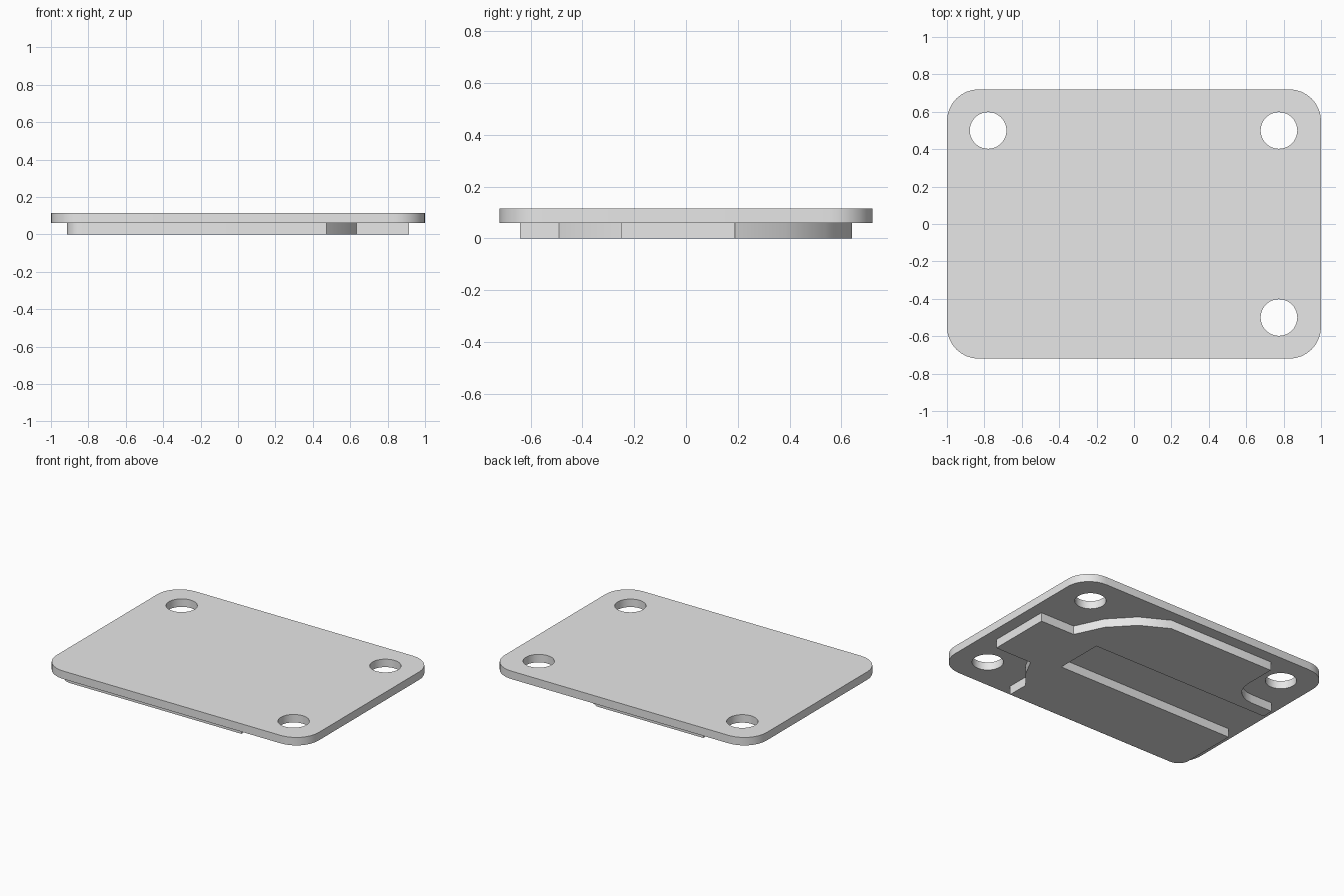
import bpy
import bmesh
from math import sin, cos, radians

default_cube = bpy.data.objects.get("Cube")
if default_cube:
    bpy.data.objects.remove(default_cube, do_unlink=True)

# One plain grey for the whole part
grey = bpy.data.materials.new("light_grey")
grey.use_nodes = True
grey.diffuse_color = (0.8, 0.8, 0.8, 1)
grey.node_tree.nodes["Principled BSDF"].inputs["Base Color"].default_value = (0.8, 0.8, 0.8, 1)


def arc(cx, cy, r, start, end, segments):
    """Points along an arc, angles in degrees."""
    angles = [radians(start + (end - start) * i / segments) for i in range(segments + 1)]
    return [(cx + r * cos(a), cy + r * sin(a)) for a in angles]


def slab(name, outline, holes, bottom, top):
    """Flat solid from an outline with optional hole loops."""
    bm = bmesh.new()
    for loop in [outline] + holes:
        verts = [bm.verts.new((x, y, bottom)) for x, y in loop]
        for a, b in zip(verts, verts[1:] + verts[:1]):
            bm.edges.new((a, b))
    bmesh.ops.triangle_fill(bm, edges=bm.edges[:], use_beauty=True, normal=(0, 0, 1))
    result = bmesh.ops.extrude_face_region(bm, geom=bm.faces[:], use_keep_orig=True)
    moved = [g for g in result["geom"] if isinstance(g, bmesh.types.BMVert)]
    bmesh.ops.translate(bm, verts=moved, vec=(0, 0, top - bottom))
    bmesh.ops.recalc_face_normals(bm, faces=bm.faces[:])
    mesh = bpy.data.meshes.new(name)
    bm.to_mesh(mesh)
    bm.free()
    mesh.materials.append(grey)
    obj = bpy.data.objects.new(name, mesh)
    bpy.context.collection.objects.link(obj)
    bpy.ops.object.select_all(action="DESELECT")
    obj.select_set(True)
    bpy.context.view_layer.objects.active = obj
    bpy.ops.object.shade_smooth_by_angle(angle=radians(30))
    return obj


# Cover plate: rounded rectangle with three screw holes
half_x, half_y, corner = 1.0, 0.72, 0.17
plate_outline = []
for i, (sx, sy) in enumerate([(1, 1), (-1, 1), (-1, -1), (1, -1)]):
    plate_outline += arc(sx * (half_x - corner), sy * (half_y - corner), corner,
                         90 * i, 90 * i + 90, 8)
screw_holes = [arc(x, y, 0.098, 0, 360, 40)[:-1]
               for x, y in [(0.775, 0.5), (-0.78, 0.5), (0.775, -0.5)]]
slab("cover_plate", plate_outline, screw_holes, 0.06, 0.115)

# Locating pad underneath: relieved around the holes, with a slot open to one side
edge_x, edge_y, slot_y, slot_end = 0.915, 0.64, 0.17, 0.45
pad_outline = (
    [(-edge_x, -slot_y)]
    + arc(-0.835, -0.56, 0.08, 180, 270, 6)
    + [(0.474, -edge_y)]
    + arc(0, 0, 0.682, -46, -21.6, 2)
    + [(edge_x, -0.25), (edge_x, 0.19)]
    + arc(0, 0, 0.681, 16.3, 70.1, 3)
    + [(-0.58, edge_y)]
    + arc(-0.75, 0.42, 0.17, 0, -90, 6)
    + [(-edge_x, 0.25), (-edge_x, slot_y), (slot_end, slot_y), (slot_end, -slot_y)]
)
slab("locating_pad", pad_outline, [], 0.0, 0.06)
